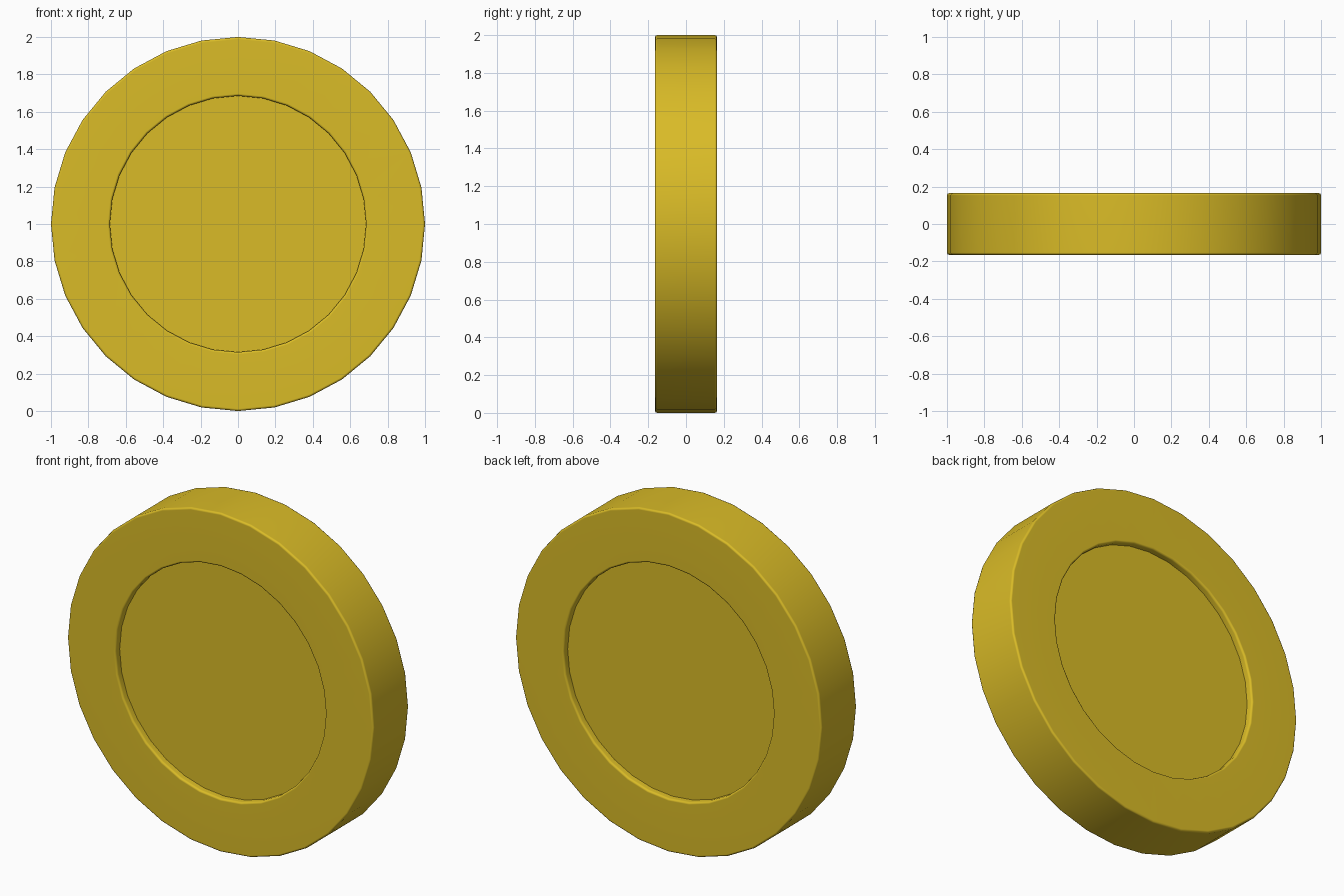
import bpy, bmesh, math

if "Cube" in bpy.data.objects:
    bpy.data.objects.remove(bpy.data.objects["Cube"])

SIDES = 32
HALF = 0.165      # half thickness
FLOOR = 0.125     # half thickness at the recessed discs
R_OUT, R_IN = 1.0, 0.685
B = 0.012         # edge softening

gold = bpy.data.materials.new("gold")
gold.diffuse_color = (0.70, 0.50, 0.02, 1)
gold.use_nodes = True
gold.node_tree.nodes["Principled BSDF"].inputs["Base Color"].default_value = gold.diffuse_color

# Half profile (radius, y) from front recess to rim, mirrored for the back
k = B * 0.293
half = [(R_IN, -FLOOR), (R_IN, -HALF + B), (R_IN + k, -HALF + k), (R_IN + B, -HALF),
        (R_OUT - B, -HALF), (R_OUT - k, -HALF + k), (R_OUT, -HALF + B)]
profile = half + [(r, -y) for r, y in reversed(half)]

# Coin: profile revolved about the y axis, recess floors closed
bm = bmesh.new()
rings = []
for r, y in profile:
    rings.append([bm.verts.new((r * math.cos(2 * math.pi * i / SIDES), y,
                                1 + r * math.sin(2 * math.pi * i / SIDES)))
                  for i in range(SIDES)])
for a, b in zip(rings, rings[1:]):
    for i in range(SIDES):
        j = (i + 1) % SIDES
        bm.faces.new((a[i], a[j], b[j], b[i]))
bm.faces.new(rings[0])
bm.faces.new(rings[-1])
bmesh.ops.recalc_face_normals(bm, faces=bm.faces)

mesh = bpy.data.meshes.new("coin")
bm.to_mesh(mesh)
bm.free()
mesh.materials.append(gold)
coin = bpy.data.objects.new("coin", mesh)
bpy.context.collection.objects.link(coin)

# Smooth rim with flat-looking faces
bpy.context.view_layer.objects.active = coin
coin.select_set(True)
bpy.ops.object.shade_smooth_by_angle(angle=math.radians(50))
weighted = coin.modifiers.new("weighted_normals", "WEIGHTED_NORMAL")
weighted.keep_sharp = True
